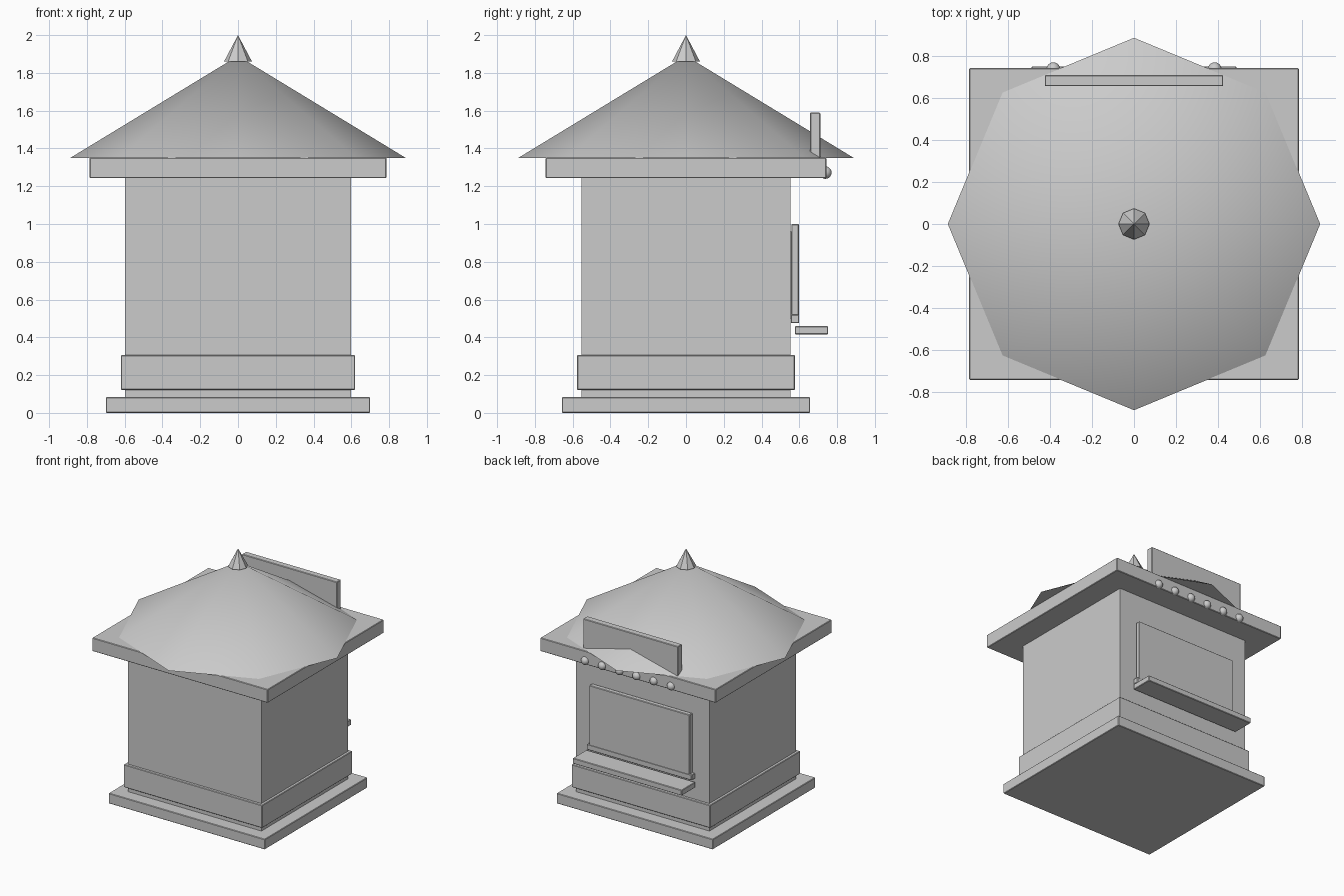
import bpy
import math

cube = bpy.data.objects.get("Cube")
if cube:
    bpy.data.objects.remove(cube, do_unlink=True)

grey = bpy.data.materials.new("light grey")
grey.use_nodes = True
colour = (0.6, 0.6, 0.6, 1)
grey.diffuse_color = colour
grey.node_tree.nodes["Principled BSDF"].inputs["Base Color"].default_value = colour


def finish(name):
    ob = bpy.context.object
    ob.name = name
    ob.data.materials.clear()
    ob.data.materials.append(grey)
    return ob


def box(name, half_x, y0, y1, z0, z1, bevel=0.004):
    """Box centred on x = 0 with slightly softened edges."""
    bpy.ops.mesh.primitive_cube_add(size=1, location=(0, (y0 + y1) / 2, (z0 + z1) / 2))
    ob = finish(name)
    ob.scale = (2 * half_x, y1 - y0, z1 - z0)
    bpy.ops.object.transform_apply(location=False, rotation=False, scale=True)
    if bevel:
        mod = ob.modifiers.new("soft edges", "BEVEL")
        mod.width = bevel
        mod.segments = 1
    return ob


def octagon_cone(name, radius, z0, z1):
    bpy.ops.mesh.primitive_cone_add(vertices=8, radius1=radius, radius2=0,
                                    depth=z1 - z0, location=(0, 0, (z0 + z1) / 2))
    return finish(name)


# Base and walls
box("base_step", 0.70, -0.657, 0.657, 0, 0.083)
box("walls", 0.597, -0.553, 0.553, 0.08, 1.25, 0)
box("skirting_band", 0.62, -0.577, 0.577, 0.122, 0.306)

# Roof
box("eaves_slab", 0.786, -0.743, 0.743, 1.243, 1.351)
octagon_cone("roof", 0.888, 1.35, 1.89)
bpy.ops.object.shade_smooth_by_angle(angle=math.radians(40))
octagon_cone("finial", 0.074, 1.86, 2.0)

# Serving hatch and counter on the back
box("hatch_glass", 0.43, 0.55, 0.562, 0.5, 0.96, 0)
box("hatch_shutter", 0.45, 0.558, 0.597, 0.478, 1.0)
box("hatch_sill", 0.47, 0.555, 0.599, 0.475, 0.52)
box("counter_shelf", 0.488, 0.577, 0.752, 0.415, 0.46)

# Sign board and row of lamps
box("sign_board", 0.425, 0.657, 0.711, 1.35, 1.59)
for i in range(6):
    x = (i - 2.5) * 0.154
    bpy.ops.mesh.primitive_uv_sphere_add(segments=16, ring_count=10, radius=0.033,
                                         location=(x, 0.738, 1.272))
    finish(f"lamp_{i + 1}")
    bpy.ops.object.shade_smooth()
